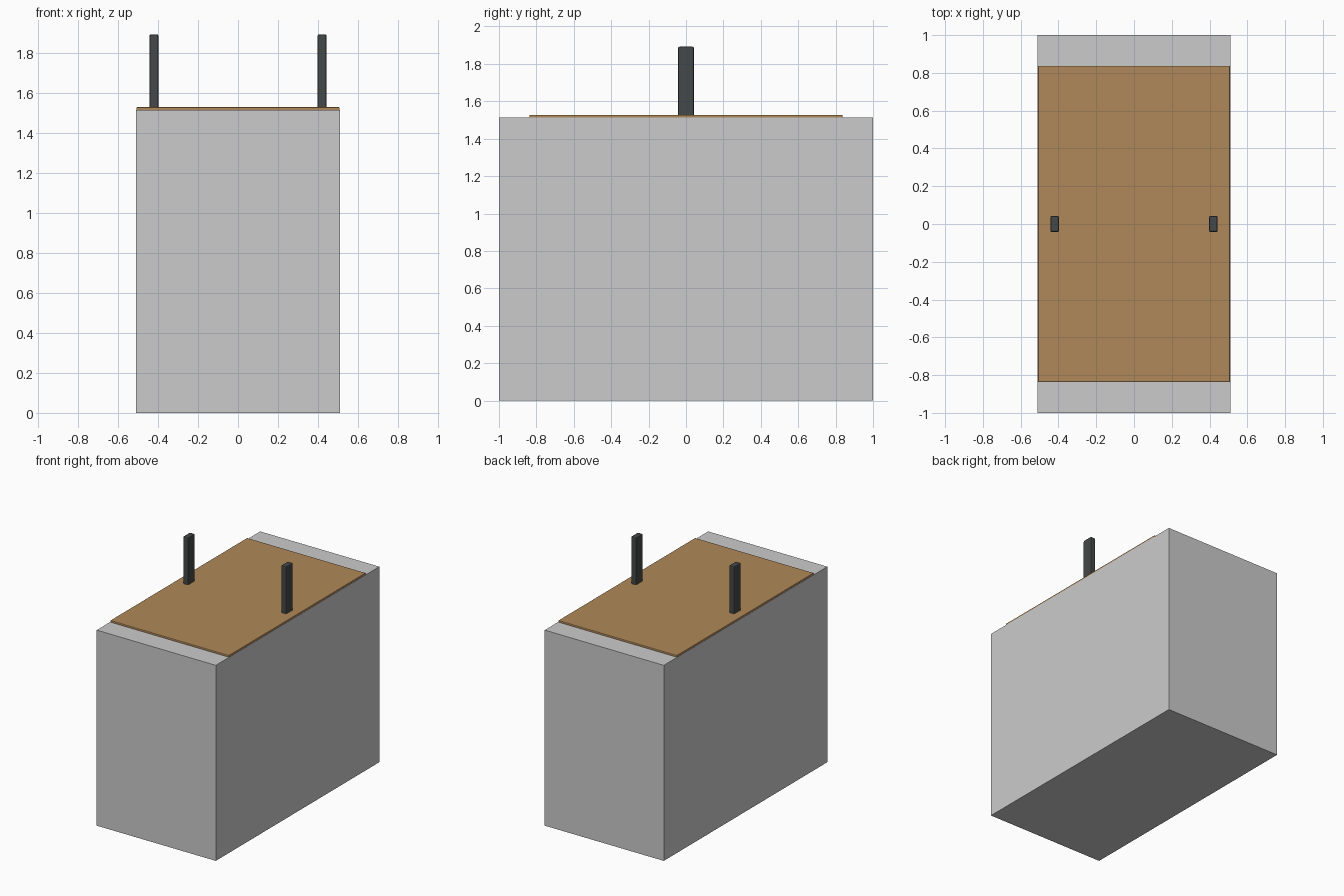
import bpy

if "Cube" in bpy.data.objects:
    bpy.data.objects.remove(bpy.data.objects["Cube"])


def material(name, color):
    m = bpy.data.materials.new(name)
    m.diffuse_color = color
    m.use_nodes = True
    m.node_tree.nodes["Principled BSDF"].inputs["Base Color"].default_value = m.diffuse_color
    return m


def block(name, x, y, z, mat=None, bevel=0.0):
    """Box from (min, max) ranges, with an optional small edge bevel."""
    bpy.ops.mesh.primitive_cube_add(
        size=1, location=[(a + b) / 2 for a, b in (x, y, z)])
    ob = bpy.context.object
    ob.name = name
    ob.scale = [b - a for a, b in (x, y, z)]
    bpy.ops.object.transform_apply(location=False, rotation=False, scale=True)
    if mat:
        ob.data.materials.append(mat)
    if bevel:
        mod = ob.modifiers.new("Bevel", 'BEVEL')
        mod.width = bevel
        mod.segments = 2
    return ob


wood = material("wood", (0.43, 0.25, 0.10, 1))
dark = material("dark_metal", (0.06, 0.065, 0.065, 1))

# Main body
block("body", (-0.51, 0.51), (-1, 1), (0, 1.514))

# Wooden top panel, mostly sunk into the body
block("top_panel", (-0.508, 0.508), (-0.837, 0.837), (1.425, 1.528), wood, 0.005)

# Pair of upright posts
for side, s in (("left", -1), ("right", 1)):
    c = 0.42 * s
    block(f"{side}_post", (c - 0.0225, c + 0.0225), (-0.043, 0.043),
          (1.50, 1.892), dark, 0.008)
